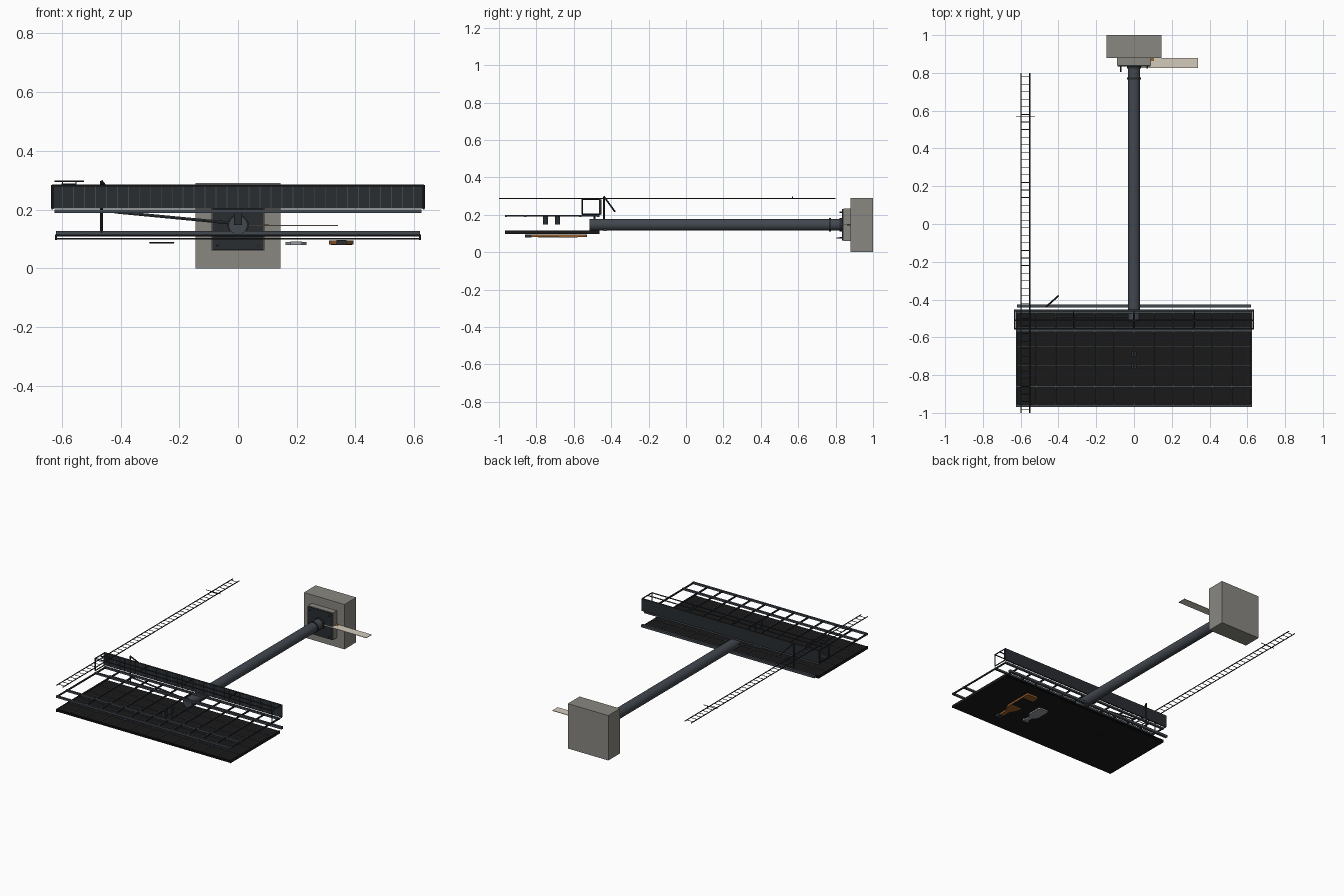
import bpy, bmesh, math
from mathutils import Vector

if "Cube" in bpy.data.objects:
    bpy.data.objects.remove(bpy.data.objects["Cube"])

def mat(name, r, g, b):
    m = bpy.data.materials.new(name)
    m.diffuse_color = (r, g, b, 1)
    m.use_nodes = True
    m.node_tree.nodes["Principled BSDF"].inputs["Base Color"].default_value = m.diffuse_color
    return m

STEEL = mat("blue_steel", .055, .065, .078)
DARK = mat("dark_steel", .022, .026, .03)
BLACK = mat("panel_black", .01, .01, .01)
CONC = mat("concrete", .25, .245, .22)
CREAM = mat("cream", .65, .6, .5)
AMBER = mat("amber", .3, .11, .025)
GLASS = mat("pale_glass", .3, .32, .35)

def finish(name, bm, m, smooth=False):
    bmesh.ops.recalc_face_normals(bm, faces=bm.faces)
    me = bpy.data.meshes.new(name)
    bm.to_mesh(me)
    bm.free()
    ob = bpy.data.objects.new(name, me)
    bpy.context.collection.objects.link(ob)
    me.materials.append(m)
    if smooth:
        bpy.ops.object.select_all(action='DESELECT')
        bpy.context.view_layer.objects.active = ob
        ob.select_set(True)
        bpy.ops.object.shade_smooth_by_angle()
    return ob

def add_box(bm, x0, x1, y0, y1, z0, z1):
    vs = bmesh.ops.create_cube(bm, size=1)["verts"]
    for v in vs:
        v.co = (x0 + (v.co.x + .5) * (x1 - x0), y0 + (v.co.y + .5) * (y1 - y0),
                z0 + (v.co.z + .5) * (z1 - z0))

def boxes(name, items, m):
    bm = bmesh.new()
    for b in items:
        add_box(bm, *b)
    return finish(name, bm, m)

def add_rod(bm, a, b, r, n=8):
    a, b = Vector(a), Vector(b)
    vs = bmesh.ops.create_cone(bm, cap_ends=True, segments=n, radius1=r, radius2=r,
                               depth=(b - a).length)["verts"]
    q = (b - a).to_track_quat('Z', 'Y')
    for v in vs:
        v.co = q @ v.co + (a + b) / 2

def rods(name, items, r, m, n=8):
    bm = bmesh.new()
    for a, b in items:
        add_rod(bm, a, b, r, n)
    return finish(name, bm, m, True)

def plate(name, pts, z0, z1, m):
    bm = bmesh.new()
    f = bm.faces.new([bm.verts.new((x, y, z0)) for x, y in pts])
    g = bmesh.ops.extrude_face_region(bm, geom=[f])["geom"]
    for v in g:
        if isinstance(v, bmesh.types.BMVert):
            v.co.z = z1
    return finish(name, bm, m)

def mirrored(half, cx):
    return [(cx + x, y) for x, y in half] + [(cx - x, y) for x, y in reversed(half)]

# Foundation, plinth and anchor plate
boxes("foundation", [(-.145, .145, .88, 1, 0, .29)], CONC)
boxes("plinth", [(-.09, .09, .842, .88, .06, .235)], CONC)
boxes("base_plate", [(-.087, .087, .835, .842, .062, .232)], DARK)
rods("anchor_bolts", [((x, .822, z), (x, .84, z)) for x in (-.07, .07) for z in (.078, .215)], .004, STEEL)
rods("ground_stub", [((-.07, .805, .076), (-.07, .84, .076))], .003, DARK)
boxes("marker_sheet", [(.03, .34, .825, .88, .145, .148)], CREAM)
boxes("marker_fixing", [(.085, .105, .862, .88, .144, .15)], AMBER)

# Main post
C = .147
rods("post", [((0, -.515, C), (0, .838, C))], .032, STEEL, 32)
rods("post_collars", [((0, .765, C), (0, .775, C)), ((0, .822, C), (0, .836, C))], .036, DARK, 32)

# Display panel: two skins joined at the ends
boxes("panel_face", [(-.62, .62, -.965, -.465, .098, .103)], BLACK)
boxes("panel_back", [(-.62, .62, -.965, -.465, .109, .114)], BLACK)
boxes("panel_ends", [(s * .62 - .003, s * .62 + .003, -.967, -.463, .097, .115) for s in (-1, 1)], BLACK)
W = .62
xs = [-W + 2 * W * i / 12 for i in range(13)]
boxes("panel_ribs", [(-W, W, y - .002, y + .002, .113, .117) for y in (-.86, -.75, -.65, -.55)]
      + [(x - .002, x + .002, -.96, -.47, .113, .117) for x in xs[1:-1]], STEEL)
boxes("lower_beam", [(-W, W, -.441, -.425, .113, .128)], STEEL)

# Rear frame grid
boxes("frame_rails", [(-.625, .625, y - .006, y + .006, .188, .2) for y in (-.962, -.86, -.565, -.469)], STEEL)
boxes("frame_uprights", [(x - .004, x + .004, -.962, -.469, .19, .198) for x in xs], DARK)
boxes("frame_lugs", [(-.013, .013, y - .013, y + .013, .147, .19) for y in (-.752, -.688)], DARK)
rods("frame_brace", [((-.42, -.49, .192), (0, -.49, .152))], .005, STEEL)

# Catwalk grating and guard rail
boxes("catwalk_deck", [(-.635, .635, -.462, -.453, .203, .283)], DARK)
boxes("catwalk_slats", [(-.635 + i * 1.27 / 34 - .0015, -.635 + i * 1.27 / 34 + .0015, -.465, -.462, .203, .283)
                        for i in range(35)], STEEL)
T, B = .282, .203
rail = [((-.632, y, T), (.632, y, T)) for y in (-.555, -.51)]
for s in (-1, 1):
    x = s * .632
    rail += [((x, -.555, B), (x, -.555, T)), ((x, -.458, T), (x, -.555, T)), ((x, -.458, B), (x, -.555, B))]
rail += [((x, -.458, T), (x, -.555, T)) for x in (-.32, 0, .32)]
rods("guard_rail", rail, .0035, DARK)

# Small hoist arm
rods("hoist_arm", [((-.465, -.438, .12), (-.465, -.438, .297)),
                   ((-.465, -.438, .297), (-.4, -.38, .217))], .0045, DARK)

# Access ladder
L = .287
rods("ladder_rails", [((x, -1, L), (x, .8, L)) for x in (-.598, -.552)], .003, DARK)
rods("ladder_rungs", [((-.598, -.98 + i * .04, L), (-.552, -.98 + i * .04, L)) for i in range(45)], .002, DARK, 6)
rods("ladder_brackets", [((-.625, y, .297), (-.525, y, .297)) for y in (.57,)]
     + [((x, .57, L), (x, .57, .297)) for x in (-.598, -.552)], .0022, DARK, 6)

# Advert relief: bottle, flask and arc on the panel face
plate("bottle", mirrored([(.014, -.86), (.014, -.77), (.03, -.745), (.042, -.715), (.042, -.54), (.036, -.53)], .352),
      .082, .094, AMBER)
boxes("bottle_label", [(.316, .388, -.68, -.58, .079, .083)], BLACK)
boxes("bottle_cap", [(.335, .369, -.862, -.825, .079, .096)], DARK)
plate("flask", mirrored([(.012, -.775), (.012, -.74), (.036, -.71), (.036, -.62), (.03, -.61)], .198), .08, .09, GLASS)
boxes("flask_cap", [(.178, .218, -.79, -.775, .079, .091)], GLASS)
arc = [(-.26 + .042 * math.cos(a), -.66 + .035 * math.sin(a), .087)
       for a in [math.pi * (.05 + .9 * i / 10) for i in range(11)]]
rods("arc_line", list(zip(arc, arc[1:])), .002, DARK, 6)
